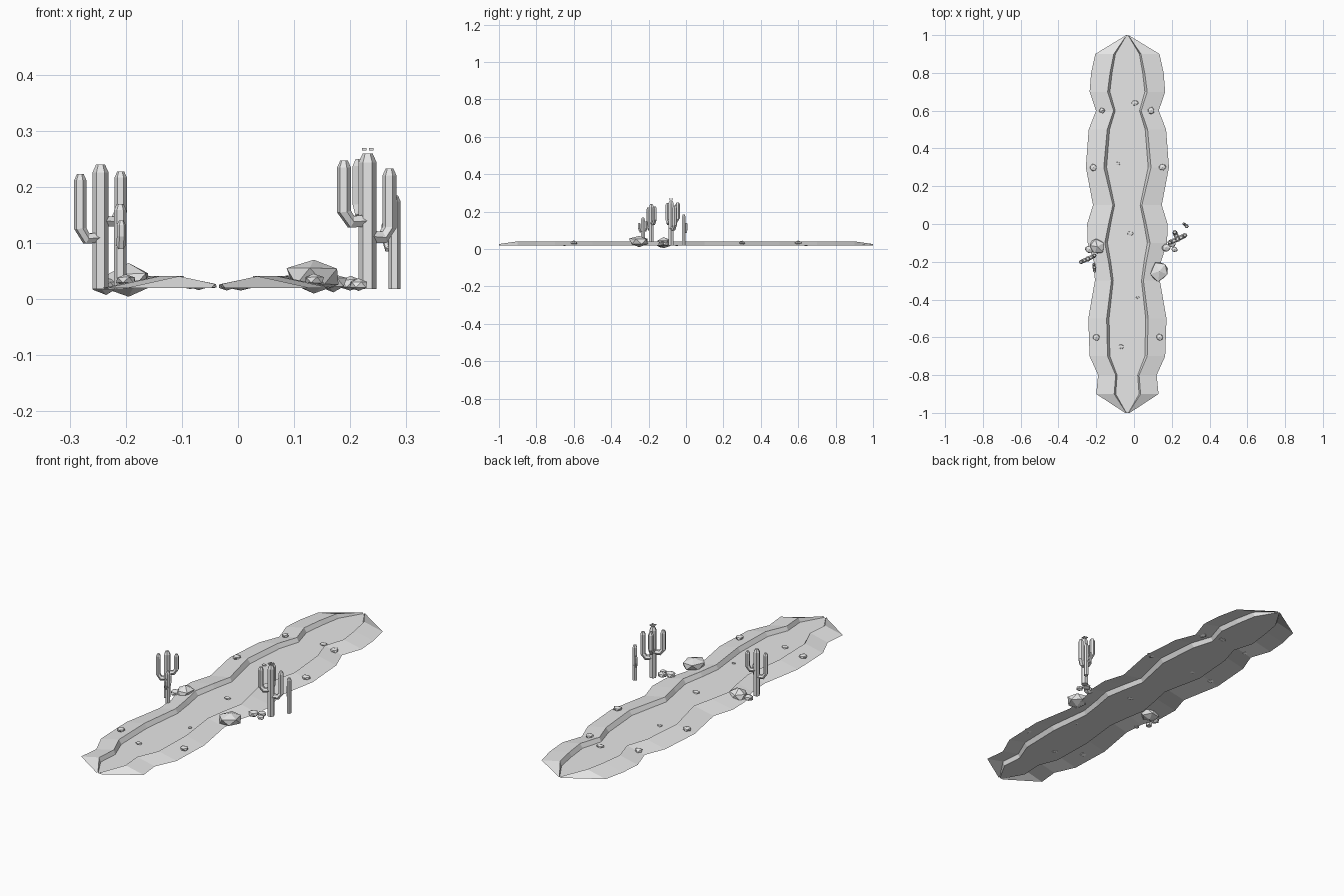
import bpy, bmesh, math, random
from mathutils import Vector

if "Cube" in bpy.data.objects:
    bpy.data.objects.remove(bpy.data.objects["Cube"])

random.seed(4)
CX = -0.035
stone = bpy.data.materials.new("plain_grey")
stone.diffuse_color = (0.8, 0.8, 0.8, 1)
stone.use_nodes = True
stone.node_tree.nodes["Principled BSDF"].inputs["Base Color"].default_value = stone.diffuse_color


def finish(name, bm):
    mesh = bpy.data.meshes.new(name)
    bm.normal_update()
    bm.to_mesh(mesh)
    bm.free()
    mesh.materials.append(stone)
    ob = bpy.data.objects.new(name, mesh)
    bpy.context.collection.objects.link(ob)
    return ob


# Wavy channel: y, half width at crest, half width at outer edge
sections = [(-1, .006, .012), (-.9, .07, .165), (-.8, .062, .155), (-.7, .105, .2),
            (-.5, .11, .207), (-.3, .085, .172), (-.2, .1, .178), (-.1, .12, .21),
            (0, .1, .213), (.1, .077, .182), (.3, .125, .22), (.5, .107, .205),
            (.6, .073, .166), (.7, .105, .2), (.8, .092, .192), (.9, .072, .17),
            (1, .004, .006)]


def strip(name, profile):
    bm = bmesh.new()
    rows = [[bm.verts.new((CX + x, s[0], z)) for x, z in profile(s)] for s in sections]
    for a, b in zip(rows, rows[1:]):
        for i in range(len(a) - 1):
            bm.faces.new((a[i], a[i + 1], b[i + 1], b[i]))
    bmesh.ops.recalc_face_normals(bm, faces=bm.faces)
    if sum(f.normal.z for f in bm.faces) < 0:
        bmesh.ops.reverse_faces(bm, faces=bm.faces)
    return finish(name, bm)


def crest(s):
    return .027 if abs(s[0]) == 1 else .041


strip("river_bed", lambda s: [(-s[1] * .88, .021), (s[1] * .88, .021)])
for side, label in ((-1, "left"), (1, "right")):
    strip(label + "_bank", lambda s: [(side * s[2], .02), (side * s[1], crest(s)),
                                      (side * s[1] * .88, .021)])


# Faceted boulders and pebbles
def rock(name, loc, size, subdiv=1, jitter=.12, turn=0.0):
    bm = bmesh.new()
    bmesh.ops.create_icosphere(bm, subdivisions=subdiv, radius=1)
    c, s = math.cos(turn), math.sin(turn)
    for v in bm.verts:
        p = v.co * (1 + random.uniform(-jitter, jitter))
        x, y = p.x * size[0], p.y * size[1]
        v.co = Vector((x * c - y * s, x * s + y * c, p.z * size[2])) + Vector(loc)
    return finish(name, bm)


rock("large_right_boulder", (.135, -.25, .04), (.05, .058, .032), turn=-.4)
rock("large_left_boulder", (-.195, -.12, .032), (.042, .045, .03), turn=.5)
rock("left_side_stone", (-.235, -.135, .024), (.026, .022, .015))
for loc, r in (((.17, -.125, .03), .025), ((.2, -.105, .028), .022), ((.215, -.135, .026), .018)):
    rock("right_side_stone", loc, (r, r * .9, r * .65))
for x, y, r in ((-.17, .6, .016), (.09, .6, .02), (-.215, .3, .021), (.15, .3, .02),
                (-.2, -.6, .02), (.135, -.6, .019)):
    rock("bank_stone", (x, y, .034), (r, r, .011))
for x, y, r in ((.005, .64, .019), (-.085, .32, .012), (-.02, -.05, .017),
                (.02, -.39, .01), (-.07, -.65, .017)):
    rock("bed_pebble", (x, y, .023), (r, r * .8, r * .4))


# Cactus stems: six-sided tubes swept along a path with a tapered cap
def tube(bm, path, r, n=6):
    pts = [Vector(p) for p in path]
    end = (pts[-1] - pts[-2]).normalized()
    radii = [r] * len(pts) + [r * .55]
    pts[-1] = pts[-1] - end * r
    pts.append(pts[-1] + end * r)
    flat = Vector((pts[-1].x - pts[0].x, pts[-1].y - pts[0].y, 0))
    side = Vector((-flat.y, flat.x, 0)).normalized() if flat.length > .001 else Vector((1, 0, 0))
    rings = []
    for i, p in enumerate(pts):
        d = (pts[min(i + 1, len(pts) - 1)] - pts[max(i - 1, 0)]).normalized()
        up = d.cross(side).normalized()
        rings.append([bm.verts.new(p + (side * math.cos(t) + up * math.sin(t)) * radii[i])
                      for t in (2 * math.pi * k / n for k in range(n))])
    for a, b in zip(rings, rings[1:]):
        for k in range(n):
            bm.faces.new((a[k], a[(k + 1) % n], b[(k + 1) % n], b[k]))
    bm.faces.new(rings[0][::-1])
    bm.faces.new(rings[-1])


def cactus(name, x, y, top, r, arms=()):
    bm = bmesh.new()
    tube(bm, [(x, y, .018), (x, y, .1), (x, y, top)], r)
    for dx, dy, low, high, ar in arms:
        tube(bm, [(x, y, low + .002), (x + dx * .7, y + dy * .7, low),
                  (x + dx, y + dy, low + .018), (x + dx, y + dy, high)], ar)
    bmesh.ops.recalc_face_normals(bm, faces=bm.faces)
    return finish(name, bm)


cactus("left_tall_cactus", -.245, -.185, .24, .0145,
       [(-.036, -.016, .108, .223, .011), (.036, .018, .138, .228, .011)])
cactus("left_small_cactus", -.21, -.23, .17, .011,
       [(.002, -.02, .095, .14, .008), (-.002, .018, .1, .15, .008)])
cactus("right_tall_cactus", .231, -.08, .26, .016,
       [(-.042, -.018, .138, .247, .0125), (.039, .02, .11, .233, .0125),
        (-.015, .036, .15, .25, .0125)])
cactus("right_small_cactus", .279, -.012, .185, .011,
       [(-.016, .014, .09, .14, .007)])

# Tiny petals floating above the tallest stem
bm = bmesh.new()
for k in range(4):
    t = math.pi / 4 + k * math.pi / 2
    g = bmesh.ops.create_cube(bm, size=1)["verts"]
    for v in g:
        v.co = Vector((v.co.x * .008 + .231 + math.cos(t) * .009,
                       v.co.y * .008 - .08 + math.sin(t) * .009, v.co.z * .004 + .267))
finish("cactus_flower", bm)
